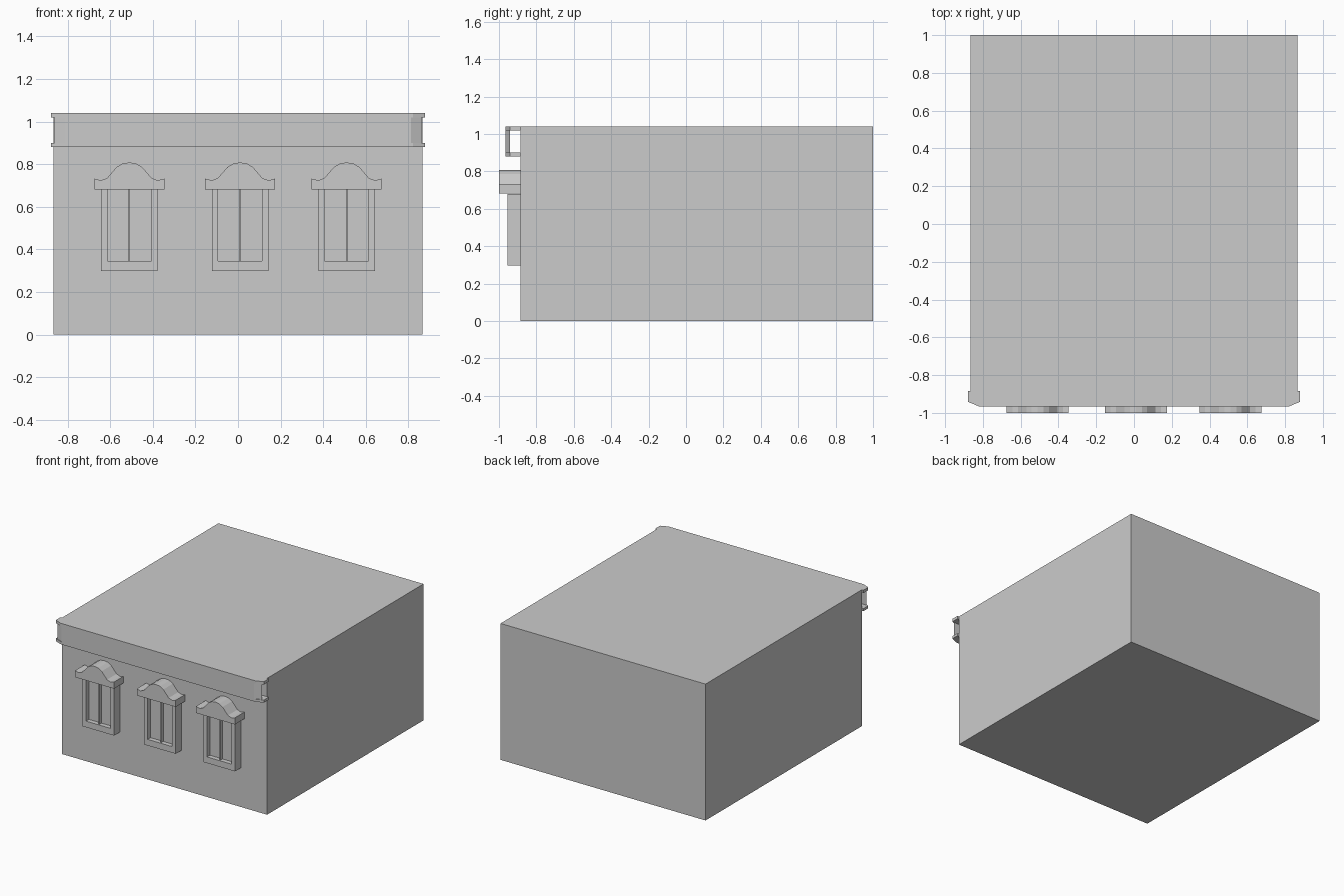
import bpy
import bmesh
from mathutils import Vector

if "Cube" in bpy.data.objects:
    bpy.data.objects.remove(bpy.data.objects["Cube"])


def prism(name, outline, direction):
    """Extrude a closed planar outline along a direction."""
    mesh = bpy.data.meshes.new(name)
    bm = bmesh.new()
    face = bm.faces.new([bm.verts.new(p) for p in outline])
    result = bmesh.ops.extrude_face_region(bm, geom=[face], use_keep_orig=True)
    verts = [v for v in result["geom"] if isinstance(v, bmesh.types.BMVert)]
    bmesh.ops.translate(bm, verts=verts, vec=Vector(direction))
    bmesh.ops.recalc_face_normals(bm, faces=bm.faces)
    bm.to_mesh(mesh)
    bm.free()
    obj = bpy.data.objects.new(name, mesh)
    bpy.context.collection.objects.link(obj)
    return obj


def plan_prism(name, points, z0, z1):
    return prism(name, [(x, y, z0) for x, y in points], (0, 0, z1 - z0))


def front_prism(name, points, cx, y_front, y_back):
    return prism(name, [(cx + x, y_front, z) for x, z in points],
                 (0, y_back - y_front, 0))


def rect(x0, x1, b0, b1):
    return [(x0, b0), (x1, b0), (x1, b1), (x0, b1)]


def mirrored(half):
    """Complete a right-hand half outline across x = 0."""
    return half + [(-x, b) for x, b in reversed(half) if x > 0]


WALL = -0.885
HEIGHT = 1.04

# Main block
plan_prism("building_body", rect(-0.865, 0.865, WALL, 1.0), 0, HEIGHT)

# Cornice: two chamfered ledges with an open-backed frieze between them
ledge = mirrored([(0.878, WALL), (0.878, -0.942), (0.822, -0.965)])
plan_prism("cornice_lower_ledge", ledge, 0.88, 0.90)
plan_prism("cornice_upper_ledge", ledge, 1.018, HEIGHT)
frieze = mirrored([(0.862, -0.942), (0.812, -0.965)])
plan_prism("cornice_frieze", frieze, 0.90, 1.018)

# Window profiles
frame = mirrored([(0.103, 0.345), (0.103, 0.68), (0.133, 0.68), (0.133, 0.298)])
hood = mirrored([(0.164, 0.681), (0.164, 0.732), (0.134, 0.724), (0.105, 0.734),
                 (0.06, 0.786), (0.032, 0.803), (0.0, 0.808)])

# Three windows with arched hoods
for label, cx in (("left", -0.51), ("middle", 0.01), ("right", 0.51)):
    front_prism(f"window_frame_{label}", frame, cx, -0.955, WALL)
    front_prism(f"window_panes_{label}", rect(-0.103, 0.103, 0.345, 0.68),
                cx, -0.92, WALL)
    front_prism(f"window_mullion_{label}", rect(-0.004, 0.004, 0.345, 0.68),
                cx, -0.945, -0.92)
    front_prism(f"window_hood_{label}", hood, cx, -1.0, WALL)
